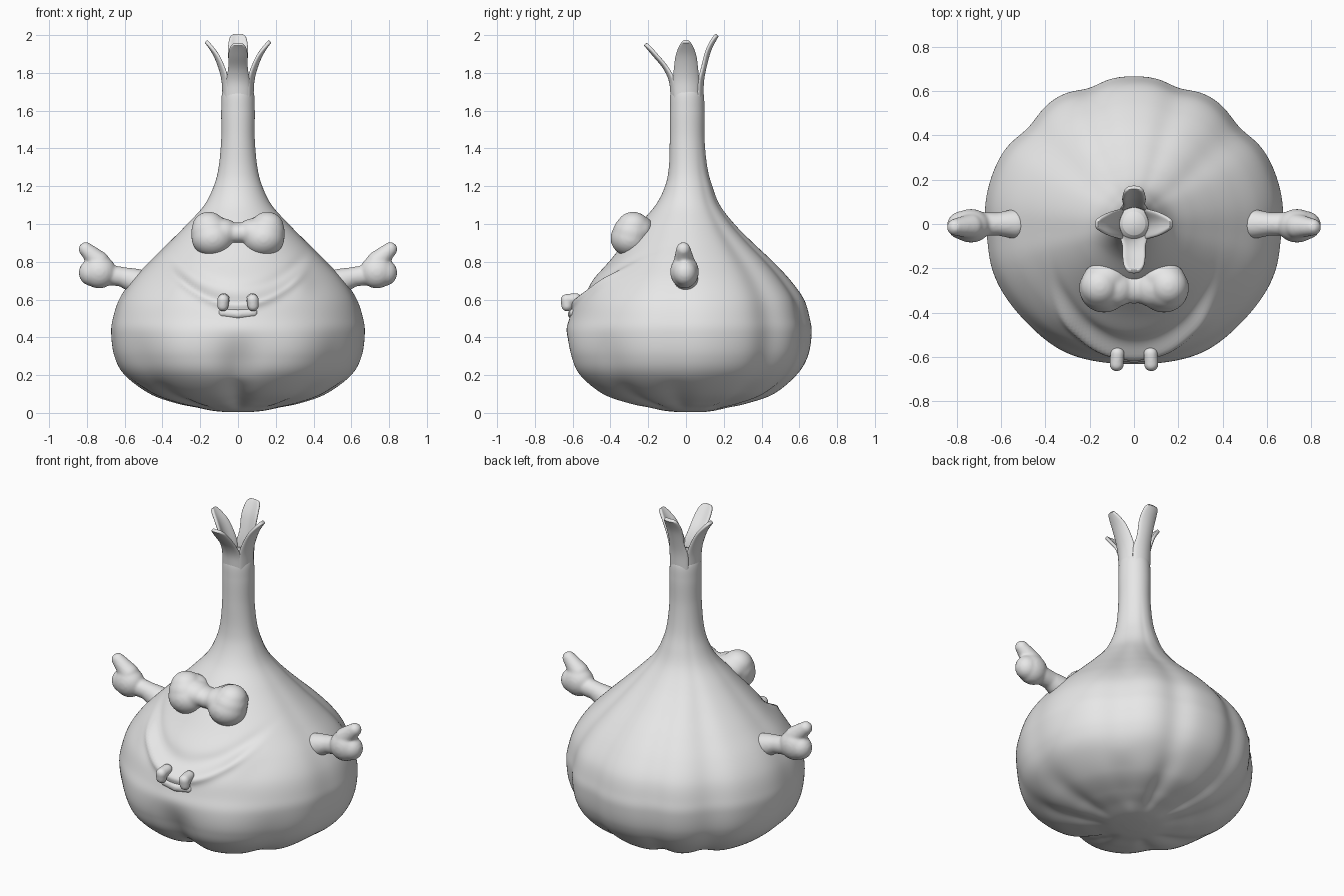
import bpy, bmesh, math
from mathutils import Matrix, Vector

if "Cube" in bpy.data.objects:
    bpy.data.objects.remove(bpy.data.objects["Cube"])

skin = bpy.data.materials.new("garlic_grey")
skin.diffuse_color = (0.8, 0.8, 0.8, 1)
skin.use_nodes = True
skin.node_tree.nodes["Principled BSDF"].inputs["Base Color"].default_value = skin.diffuse_color


def finish(name, bm):
    bmesh.ops.recalc_face_normals(bm, faces=bm.faces)
    for f in bm.faces:
        f.smooth = True
    me = bpy.data.meshes.new(name)
    bm.to_mesh(me)
    bm.free()
    me.materials.append(skin)
    ob = bpy.data.objects.new(name, me)
    bpy.context.collection.objects.link(ob)
    return ob


def spline(rows, steps):
    """Catmull-Rom interpolation of equal-length tuples."""
    out = []
    for i in range(len(rows) - 1):
        p = [rows[max(0, min(len(rows) - 1, i + k))] for k in (-1, 0, 1, 2)]
        for s in range(steps):
            t = s / steps
            out.append(tuple(0.5 * (2 * b + (c - a) * t + (2 * a - 5 * b + 4 * c - d) * t * t
                                    + (3 * b - a - 3 * c + d) * t ** 3)
                             for a, b, c, d in zip(*p)))
    out.append(rows[-1])
    return out


def gauss(v, w):
    return math.exp(-(v / w) ** 2)


def ramp(v, a, b):
    t = max(0, min(1, (v - a) / (b - a)))
    return t * t * (3 - 2 * t)


# Bulb and stem: half width, front depth, back depth, height
PROFILE = [
    (0.06, 0.04, 0.09, 0.004), (0.14, 0.12, 0.15, 0.012), (0.22, 0.20, 0.22, 0.028),
    (0.33, 0.31, 0.32, 0.05), (0.47, 0.45, 0.46, 0.10), (0.60, 0.57, 0.58, 0.20),
    (0.655, 0.615, 0.64, 0.30), (0.672, 0.63, 0.66, 0.42), (0.663, 0.612, 0.65, 0.50),
    (0.63, 0.575, 0.62, 0.60), (0.565, 0.495, 0.55, 0.70), (0.47, 0.405, 0.458, 0.80),
    (0.368, 0.325, 0.352, 0.90), (0.268, 0.245, 0.254, 1.00), (0.178, 0.16, 0.178, 1.10),
    (0.128, 0.11, 0.138, 1.20), (0.102, 0.09, 0.112, 1.30), (0.088, 0.085, 0.097, 1.45),
    (0.088, 0.085, 0.097, 1.60), (0.082, 0.08, 0.09, 1.70), (0.05, 0.05, 0.055, 1.745),
]
# Valleys between cloves: angle from the front, depth, width in degrees
VALLEYS = [(50, 0.014, 9), (84, 0.018, 10), (133, 0.04, 9), (162, 0.032, 7)]


def bulb_point(rx, yf, yb, z, ang):
    deg = abs((math.degrees(ang) + 180) % 360 - 180)
    env = ramp(z, 0.0, 0.12) * (1 - 0.6 * ramp(z, 0.85, 1.15)) * (1 - ramp(z, 1.15, 1.5))
    cut = 0
    for a, d, w in VALLEYS:
        face = 1 - ramp(z, 0.25, 0.5) if a < 60 else 1      # face stays smooth
        cut += d * env * face * gauss(deg - a, w)
    # deep chin crease between two full front cloves
    low = ramp(z, 0.0, 0.12) * (1 - ramp(z, 0.3, 0.55))
    crease = 0.085 * gauss(deg, 9) * ramp(z, 0.0, 0.1) * (1 - ramp(z, 0.2, 0.47))
    k = 1.008 - cut - crease + 0.028 * low * gauss(deg - 27, 14)
    x = rx * k * math.sin(ang)
    y = -(yf if math.cos(ang) > 0 else yb) * k * math.cos(ang)
    # smile ridge with a groove above it, ending in rounded cheeks
    if math.cos(ang) > 0.2 and 0.4 < z < 0.95:
        off = z - (0.578 + 1.35 * x * x)
        fade = 1 - ramp(abs(x), 0.27, 0.4)
        y -= fade * (0.024 * gauss(off, 0.03) - 0.02 * gauss(off - 0.065, 0.045))
        y -= 0.018 * gauss(abs(x) - 0.33, 0.07) * gauss(z - 0.70, 0.07)
    # underside grooves
    under = (1 - ramp(z, 0.08, 0.2)) * ramp(z, 0.01, 0.05)
    groove = sum(0.014 * gauss(deg - a, w) for a, d, w in VALLEYS) + 0.025 * gauss(deg, 9)
    return Vector((x, y, z + under * groove))


bm = bmesh.new()
N = 192
rings = [[bm.verts.new(bulb_point(*row, 2 * math.pi * i / N)) for i in range(N)]
         for row in spline(PROFILE, 10)]
for a, b in zip(rings, rings[1:]):
    for i in range(N):
        j = (i + 1) % N
        bm.faces.new((a[i], a[j], b[j], b[i]))
bm.faces.new(rings[0][::-1])
bm.faces.new(rings[-1])
finish("bulb_and_stem", bm)


# Split leaves at the top of the stem: distance out, height, half width
def leaf(name, turn, path, cup):
    bm = bmesh.new()
    rot = Matrix.Rotation(turn, 4, 'Z')
    rows = []
    for r, z, w in spline(path, 3):
        rows.append([bm.verts.new(rot @ Vector((u * w, -(r - cup * (u * w) ** 2), z)))
                     for u in (-1, -0.5, 0, 0.5, 1)])
    for a, b in zip(rows, rows[1:]):
        for i in range(4):
            bm.faces.new((a[i], a[i + 1], b[i + 1], b[i]))
    ob = finish(name, bm)
    sol = ob.modifiers.new("thickness", 'SOLIDIFY')
    sol.thickness, sol.offset = 0.02, 0
    sub = ob.modifiers.new("smooth", 'SUBSURF')
    sub.levels = sub.render_levels = 2


leaf("front_leaf", 0, [(0.066, 1.56, 0.056), (0.074, 1.68, 0.062), (0.083, 1.76, 0.062),
                       (0.115, 1.83, 0.052), (0.165, 1.89, 0.052), (0.202, 1.935, 0.044),
                       (0.217, 1.953, 0.025)], 6)
leaf("back_leaf", math.pi, [(0.078, 1.56, 0.056), (0.084, 1.68, 0.062), (0.088, 1.76, 0.062),
                            (0.10, 1.83, 0.05), (0.125, 1.92, 0.054), (0.157, 1.985, 0.046),
                            (0.167, 2.0, 0.028)], 6)
for side, s in (("right", 1), ("left", -1)):
    leaf(side + "_leaf", s * math.pi / 2,
         [(0.069, 1.56, 0.056), (0.075, 1.68, 0.066), (0.08, 1.76, 0.07), (0.097, 1.83, 0.064),
          (0.125, 1.9, 0.054), (0.16, 1.955, 0.03), (0.17, 1.967, 0.012)], 6)


# Soft parts: ellipsoids fused together
def ball(c, r):
    return [(c, r if isinstance(r, tuple) else (r, r, r))]


def limb(c0, r0, c1, r1, n=8):
    out = []
    for i in range(n + 1):
        t = i / n
        out += ball(tuple(Vector(c0).lerp(Vector(c1), t)), r0 + (r1 - r0) * t)
    return out


def blob(name, parts, voxel=0.009, relax=4, flip=1):
    bm = bmesh.new()
    for c, r in parts:
        m = Matrix.Translation((c[0] * flip, c[1], c[2])) @ Matrix.Diagonal((*r, 1))
        bmesh.ops.create_uvsphere(bm, u_segments=24, v_segments=16, radius=1, matrix=m)
    ob = finish(name, bm)
    rm = ob.modifiers.new("fuse", 'REMESH')
    rm.mode, rm.voxel_size, rm.use_smooth_shade = 'VOXEL', voxel, True
    sm = ob.modifiers.new("relax", 'SMOOTH')
    sm.factor, sm.iterations = 0.5, relax
    return ob


# Arms with a fist and a raised thumb
ARM = (limb((0.535, 0, 0.695), 0.068, (0.61, 0, 0.72), 0.052)
       + limb((0.61, 0, 0.72), 0.052, (0.70, 0, 0.732), 0.054)
       + ball((0.735, -0.008, 0.747), (0.09, 0.076, 0.088))
       + ball((0.775, -0.006, 0.742), (0.068, 0.064, 0.07))
       + limb((0.735, -0.01, 0.80), 0.056, (0.806, -0.014, 0.866), 0.038))
# Upper teeth
TOOTH = limb((0.075, -0.585, 0.602), 0.032, (0.078, -0.632, 0.597), 0.032) \
    + limb((0.078, -0.632, 0.597), 0.032, (0.08, -0.63, 0.568), 0.03)
for side, s in (("right", 1), ("left", -1)):
    blob(side + "_arm", ARM, flip=s)
    blob(side + "_tooth", TOOTH, voxel=0.006, relax=3, flip=s)

# Joined bulging eyes under slanted brows
eyes = ball((0, -0.285, 0.95), (0.10, 0.075, 0.058))
for s in (1, -1):
    eyes += ball((s * 0.135, -0.295, 0.925), (0.112, 0.105, 0.098))
    eyes += ball((s * 0.145, -0.288, 0.955), (0.104, 0.1, 0.093))
    eyes += ball((s * 0.155, -0.28, 0.985), (0.088, 0.088, 0.08))
    eyes += ball((s * 0.08, -0.285, 0.955), (0.085, 0.09, 0.075))
    eyes += ball((s * 0.13, -0.24, 0.97), (0.10, 0.07, 0.075))
blob("eyes", eyes, relax=10)

# Lower lip
blob("lower_lip", limb((-0.08, -0.59, 0.53), 0.026, (0, -0.598, 0.522), 0.028)
     + limb((0, -0.598, 0.522), 0.028, (0.08, -0.59, 0.53), 0.026), voxel=0.007)
